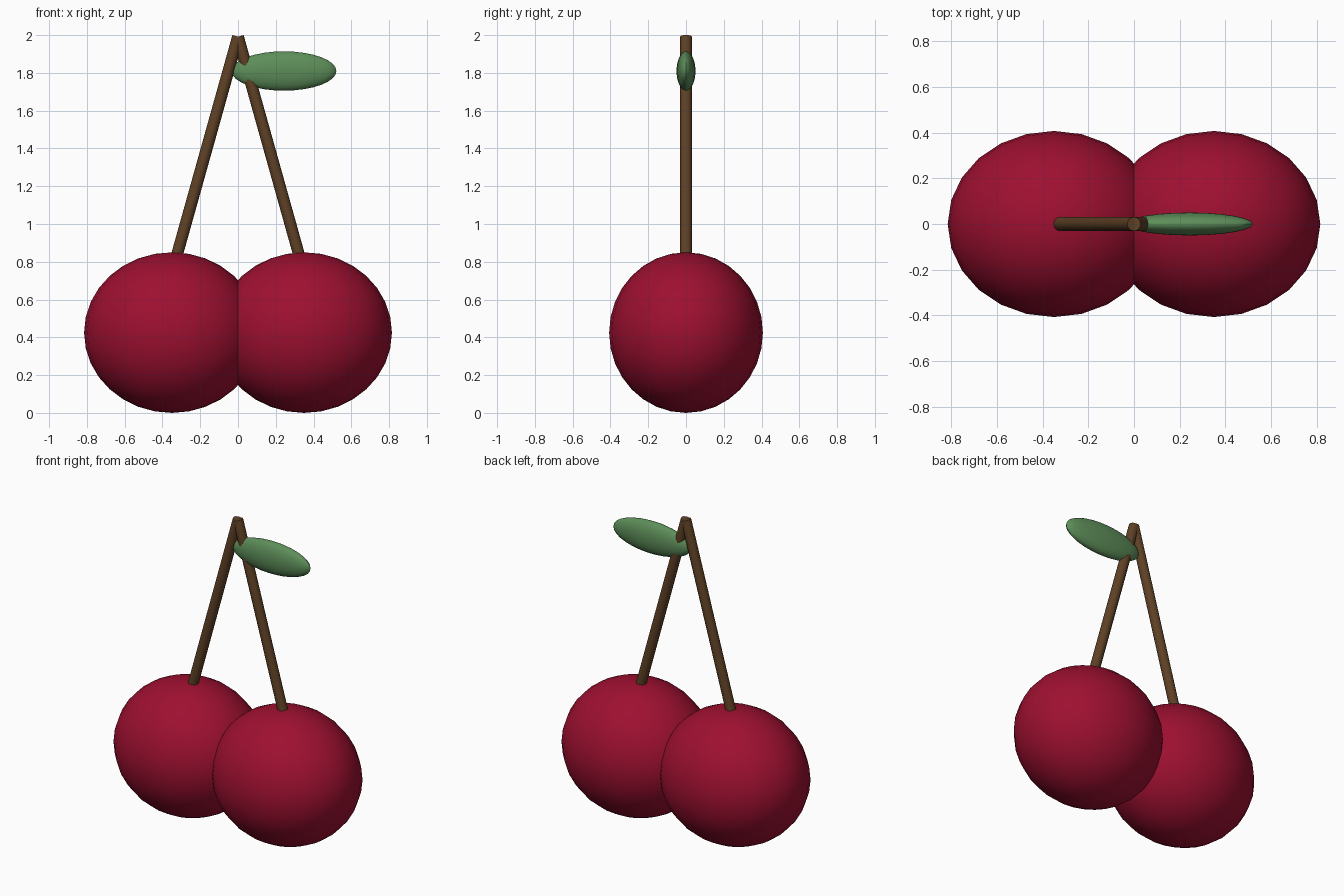
import bpy
from mathutils import Vector

if "Cube" in bpy.data.objects:
    bpy.data.objects.remove(bpy.data.objects["Cube"])


def material(name, rgb):
    m = bpy.data.materials.new(name)
    m.diffuse_color = (*rgb, 1)
    m.use_nodes = True
    m.node_tree.nodes["Principled BSDF"].inputs["Base Color"].default_value = m.diffuse_color
    return m


red = material("cherry red", (0.34, 0.005, 0.03))
brown = material("stem brown", (0.115, 0.053, 0.019))
green = material("leaf green", (0.11, 0.27, 0.10))


def finish(name, mat):
    ob = bpy.context.object
    ob.name = name
    ob.data.materials.append(mat)
    bpy.ops.object.shade_smooth_by_angle(angle=0.7)
    return ob


def ellipsoid(name, centre, radii, mat):
    bpy.ops.mesh.primitive_uv_sphere_add(segments=24, ring_count=16, radius=1, location=centre)
    bpy.context.object.scale = radii
    bpy.ops.object.transform_apply(location=False, rotation=False, scale=True)
    return finish(name, mat)


def rod(name, a, b, radius, mat):
    a, b = Vector(a), Vector(b)
    bpy.ops.mesh.primitive_cylinder_add(vertices=12, radius=radius, depth=(b - a).length,
                                        location=(a + b) / 2)
    bpy.context.object.rotation_euler = (b - a).to_track_quat('Z', 'Y').to_euler()
    return finish(name, mat)


# Two cherries with their stems meeting at the top
for side, s in (("left", -1), ("right", 1)):
    ellipsoid(side + "_cherry", (0.35 * s, 0, 0.425), (0.465, 0.407, 0.425), red)
    rod(side + "_stem", (0.35 * s, 0, 0.74), (0, 0, 1.992), 0.031, brown)

# Leaf
ellipsoid("leaf", (0.243, 0, 1.81), (0.278, 0.05, 0.104), green)
